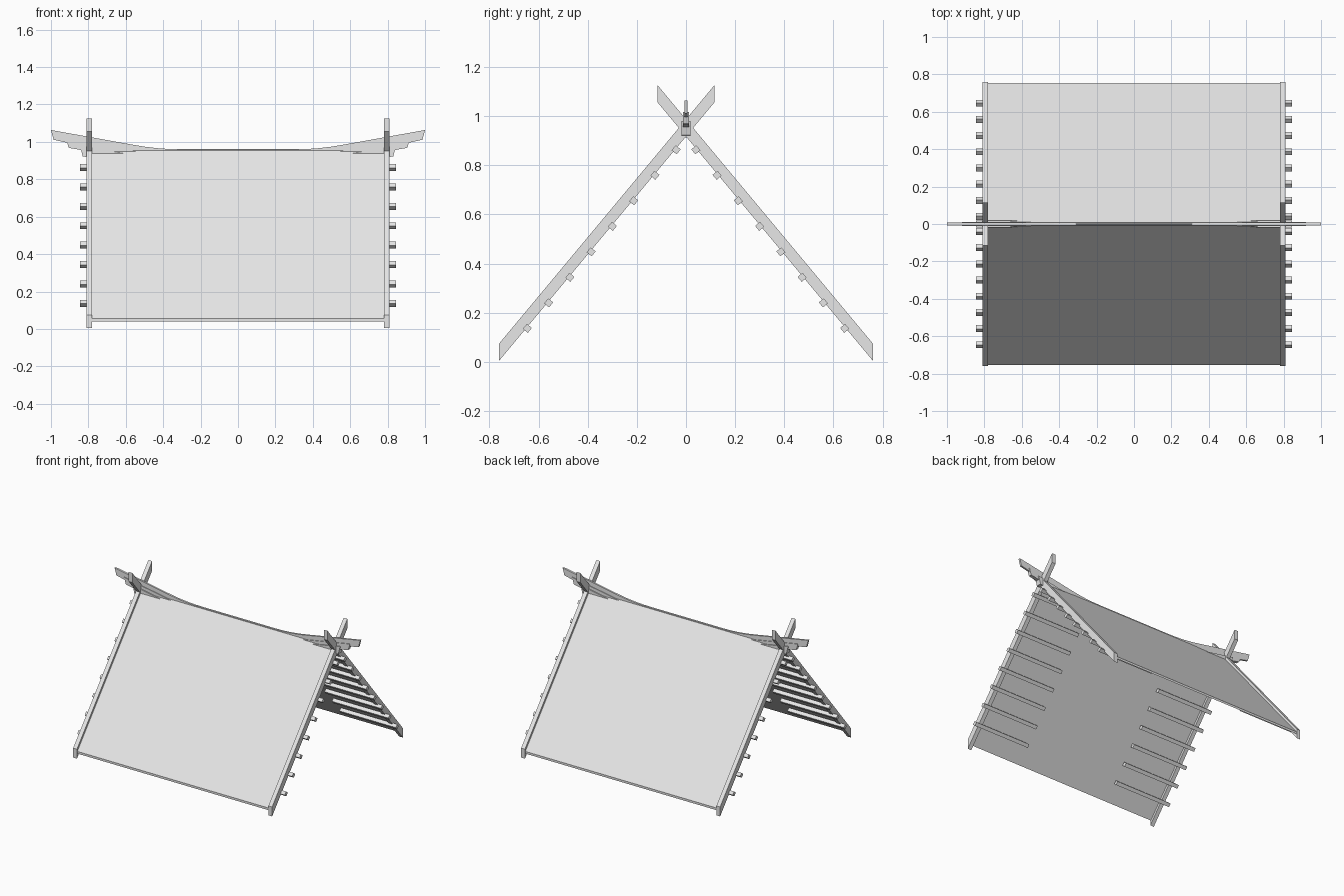
import bpy, bmesh, math
from mathutils import Matrix, Vector

cube = bpy.data.objects.get("Cube")
if cube:
    bpy.data.objects.remove(cube)

mat = bpy.data.materials.new("pale grey")
mat.use_nodes = True
GREY = (0.8, 0.8, 0.8, 1)
mat.diffuse_color = GREY
mat.node_tree.nodes["Principled BSDF"].inputs["Base Color"].default_value = GREY

SLOPE = 1.2           # rise of the roof per unit of depth
PITCH = math.atan(SLOPE)


def finish(name, bm):
    bmesh.ops.recalc_face_normals(bm, faces=bm.faces)
    mesh = bpy.data.meshes.new(name)
    bm.to_mesh(mesh)
    bm.free()
    mesh.materials.append(mat)
    ob = bpy.data.objects.new(name, mesh)
    bpy.context.collection.objects.link(ob)
    return ob


def prism(name, points, offset):
    """Extrude a closed outline of 3D points by an offset."""
    bm = bmesh.new()
    face = bm.faces.new([bm.verts.new(p) for p in points])
    ext = bmesh.ops.extrude_face_region(bm, geom=[face])
    verts = [v for v in ext["geom"] if isinstance(v, bmesh.types.BMVert)]
    bmesh.ops.translate(bm, verts=verts, vec=Vector(offset))
    return finish(name, bm)


# Roof: one thin folded sheet
EAVE = 0.755
RIDGE, THICK = 0.962, 0.016
outline = [(-EAVE, RIDGE - EAVE * SLOPE), (0, RIDGE), (EAVE, RIDGE - EAVE * SLOPE)]
outline += [(y, z - THICK) for y, z in reversed(outline)]
prism("roof", [(-0.79, y, z) for y, z in outline], (1.58, 0, 0))


# Crossed gable boards with upright-cut ends
def gable_board(name, x, side):
    low, high = -0.76, 0.115
    pts = [(low, 0.917), (high, 0.917), (high, 0.987), (low, 0.987)]
    prism(name, [(x - 0.015, y * side, z + y * SLOPE) for y, z in pts], (0.03, 0, 0))


# Square purlins poking out past the gable boards
def purlin(name, x_side, y_side, index):
    y = 0.04 + index * 0.0865
    z = 0.911 - y * SLOPE
    inner, outer = 0.385, 0.845
    bm = bmesh.new()
    bmesh.ops.create_cube(bm, size=1, matrix=(
        Matrix.Translation((x_side * (inner + outer) / 2, y_side * y, z))
        @ Matrix.Rotation(-y_side * PITCH, 4, 'X')
        @ Matrix.Diagonal((outer - inner, 0.026, 0.026, 1))))
    finish(name, bm)


# Sagging line of the ridge: level in the middle, rising to the tips
def sag(x):
    t = max(abs(x) - 0.3, 0)
    bend = 0.25
    return 0.96 + 0.18 * (t * t / (2 * bend) if t < bend else t - bend / 2)


# One layer of the ridge, between two offsets below the sagging line
def ridge_layer(name, start, tip, half_width, top, bottom):
    steps = 28
    xs = [start + (tip - start) * i / steps for i in range(steps + 1)]
    upper = [(x, sag(x) - top) for x in xs]
    lower = [(x, max(sag(x) - bottom, 0.92)) for x in xs]
    # slanted cut at each free end
    for i, x in ((0, start), (-1, tip)):
        if abs(x) > 0.6:
            lower[i] = (x - math.copysign(0.014, x), lower[i][1])
    pts = [(x, -half_width, z) for x, z in upper + lower[::-1]]
    prism(name, pts, (0, 2 * half_width, 0))


ridge_layer("ridge_board", -1.0, 1.0, 0.007, 0, 0.052)

for xs, x_name in ((1, "left"), (-1, "right")):
    ridge_layer(x_name + "_middle_bracket", xs * 0.45, xs * 0.92, 0.012, 0.032, 0.078)
    ridge_layer(x_name + "_lower_bracket", xs * 0.45, xs * 0.845, 0.019, 0.055, 0.11)
    for ys, y_name in ((1, "front"), (-1, "back")):
        gable_board(f"{x_name}_{y_name}_gable_board", xs * 0.795, ys)
        for i in range(8):
            purlin(f"{x_name}_{y_name}_purlin_{i + 1}", xs, -ys, i)
